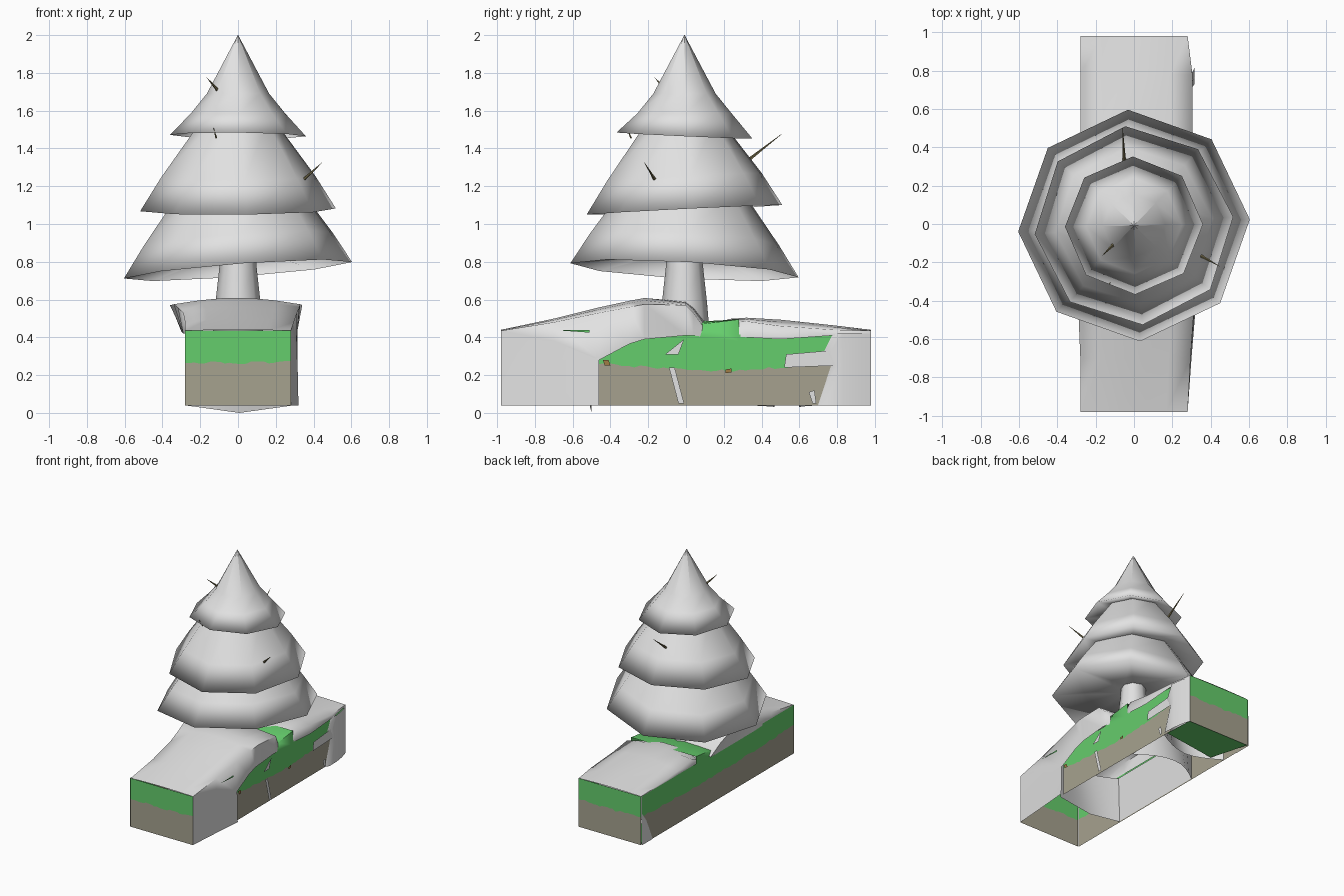
import bpy, math, random
from mathutils import Vector

if "Cube" in bpy.data.objects:
    bpy.data.objects.remove(bpy.data.objects["Cube"])

random.seed(4)


def material(name, rgb):
    m = bpy.data.materials.new(name)
    m.diffuse_color = (*rgb, 1)
    m.use_nodes = True
    m.node_tree.nodes["Principled BSDF"].inputs["Base Color"].default_value = m.diffuse_color
    return m


SNOW = material("snow grey", (0.76, 0.76, 0.76))
GRASS = material("grass green", (0.13, 0.61, 0.15))
SOIL = material("soil brown", (0.38, 0.36, 0.275))
TWIG = material("twig brown", (0.2, 0.17, 0.08))
CLAY = material("clay orange", (0.35, 0.2, 0.06))


def make(name, verts, faces, mats, indices=None, angle=None):
    me = bpy.data.meshes.new(name)
    me.from_pydata(verts, [], faces)
    for m in mats:
        me.materials.append(m)
    if indices:
        me.polygons.foreach_set("material_index", indices)
    me.update()
    ob = bpy.data.objects.new(name, me)
    bpy.context.collection.objects.link(ob)
    if angle:
        bpy.ops.object.select_all(action='DESELECT')
        ob.select_set(True)
        bpy.context.view_layer.objects.active = ob
        bpy.ops.object.shade_smooth_by_angle(angle=math.radians(angle))
    return ob


def loft(name, rows, mat, angle=50, closed=False):
    """Join equal rows of points into one surface."""
    n = len(rows[0])
    verts = [p for r in rows for p in r]
    faces = []
    for j in range(len(rows) - 1):
        for i in range(n if closed else n - 1):
            k = (i + 1) % n
            faces.append((j * n + i, j * n + k, (j + 1) * n + k, (j + 1) * n + i))
    return make(name, verts, faces, [mat], None, angle)


def wall(name, p0, p1, n, top=0.435, base=0.27, dip=0.0):
    """Upright wall: brown soil below, green with a ragged lower edge above."""
    verts, faces, idx = [], [], []
    for i in range(n + 1):
        t = i / n
        x = p0[0] + (p1[0] - p0[0]) * t
        y = p0[1] + (p1[1] - p0[1]) * t
        edge = base - dip * math.sin(math.pi * t) + random.uniform(-0.008, 0.008)
        verts += [(x, y, 0.04), (x, y, edge), (x, y, top)]
    for i in range(n):
        a, b = i * 3, i * 3 + 3
        faces += [(a, b, b + 1, a + 1), (a + 1, b + 1, b + 2, a + 2)]
        idx += [0, 1]
    make(name, verts, faces, [SOIL, GRASS], idx)


# Earth block walls, open underneath
wall("front_wall", (-0.28, -0.98), (0.28, -0.98), 24, base=0.27, dip=0.005)
wall("right_wall", (0.300, -0.46), (0.295, 0.78), 40, top=0.415, base=0.265, dip=0.04)
wall("back_wall", (0.28, 0.98), (-0.28, 0.98), 24, dip=0.01)
wall("left_wall", (-0.285, 0.98), (-0.285, -0.98), 50, dip=0.02)


def blanket(name, sections, mat):
    """Domed cover: y, left x, right x, edge z, middle z, left hem z, right hem z."""
    rows = []
    for y, xl, xr, ze, zm, hl, hr in sections:
        row = [(max(xl, -0.29), y, hl), (xl, y, ze)]
        for t in (0.2, 0.4, 0.6, 0.8):
            row.append((xl + (xr - xl) * t, y, ze + (zm - ze) * math.sin(math.pi * t)))
        row += [(xr, y, ze), (min(xr, 0.31), y, hr)]
        rows.append(row)
    loft(name, rows, mat, 85)


# Snow drift rising towards the tree
blanket("front_snow", [
    (-0.98, -0.28, 0.28, 0.435, 0.44, 0.42, 0.40),
    (-0.70, -0.28, 0.295, 0.48, 0.50, 0.42, 0.38),
    (-0.46, -0.29, 0.312, 0.53, 0.56, 0.42, 0.28),
    (-0.30, -0.32, 0.325, 0.56, 0.595, 0.42, 0.365),
    (-0.22, -0.34, 0.33, 0.575, 0.61, 0.42, 0.39),
    (0.00, -0.36, 0.34, 0.57, 0.59, 0.42, 0.41),
    (0.04, -0.34, 0.32, 0.53, 0.56, 0.42, 0.41),
    (0.11, -0.30, 0.29, 0.43, 0.47, 0.42, 0.40)], SNOW)
# Bare grass ridge behind the trunk
blanket("grass_ridge", [
    (0.02, -0.285, 0.30, 0.43, 0.46, 0.40, 0.40),
    (0.08, -0.285, 0.30, 0.47, 0.485, 0.40, 0.40),
    (0.28, -0.285, 0.30, 0.495, 0.495, 0.40, 0.38)], GRASS)
blanket("back_snow", [
    (0.22, -0.27, 0.28, 0.44, 0.50, 0.42, 0.41),
    (0.32, -0.28, 0.305, 0.485, 0.505, 0.43, 0.40),
    (0.50, -0.28, 0.305, 0.46, 0.495, 0.43, 0.39),
    (0.78, -0.28, 0.305, 0.44, 0.465, 0.43, 0.41),
    (0.98, -0.28, 0.28, 0.435, 0.44, 0.43, 0.42)], SNOW)


# Snow hanging over the right side at both ends
loft("front_side_snow", [
    [(0.28, -0.98, 0.04), (0.30, -0.70, 0.04), (0.32, -0.46, 0.04)],
    [(0.28, -0.98, 0.28), (0.295, -0.70, 0.28), (0.315, -0.46, 0.28)],
    [(0.28, -0.98, 0.41), (0.295, -0.70, 0.40), (0.31, -0.46, 0.29)]], SNOW)
loft("back_side_snow", [
    [(0.29, 0.69 + s, 0.04 + h), (0.315, 0.73 + s, 0.04 + h), (0.312, 0.83, 0.04 + h),
     (0.30, 0.91, 0.04 + h), (0.28, 0.98, 0.04 + h)]
    for s, h in ((0, 0), (0.07, 0.21), (0.03, 0.28), (0.08, 0.38))], SNOW)

# Bowed snow sheets hidden inside the hollow block
for k, (y, bow, dip) in enumerate([(-0.5, 0.0, 0.0), (0.33, 0.14, 0.03), (0.70, -0.10, 0.03)]):
    low, high = [], []
    for i in range(9):
        t = i / 8
        s = math.sin(math.pi * t)
        x = -0.28 + 0.575 * t
        tip = 1 - abs(2 * t - 1)
        low.append((x, y + bow * s, 0.04 + (dip - 0.04) * tip))
        high.append((x, y + (bow - 0.1) * s, 0.41))
    loft("inner_snow_%d" % k, [low, high], SNOW)
loft("inner_left_snow", [[(-0.28, y, 0.045), (-0.27, y, 0.41)]
                         for y in (-0.5, -0.2, 0.1, 0.33)], SNOW)
# Grass underside at the back end
make("back_floor", [(0.28, 0.975, 0.045), (0.29, 0.73, 0.045), (-0.19, 0.66, 0.045),
                    (-0.28, 0.975, 0.045)], [(0, 1, 2, 3)], [GRASS])


def plate(name, pts, mat, x=0.309):
    make(name, [(x, y, z) for y, z in pts], [tuple(range(len(pts)))], [mat])


# Flat patches on the sides
plate("snow_patch", [(0.52, 0.24), (0.78, 0.25), (0.76, 0.33), (0.53, 0.31)], SNOW)
plate("snow_streak", [(-0.04, 0.05), (-0.01, 0.05), (-0.06, 0.24), (-0.09, 0.24)], SNOW)
plate("snow_chip", [(-0.11, 0.31), (-0.04, 0.31), (-0.01, 0.39)], SNOW)
plate("snow_foot", [(0.67, 0.05), (0.69, 0.05), (0.68, 0.12), (0.65, 0.11)], SNOW)
plate("grass_chip", [(-0.68, 0.437), (-0.51, 0.425), (-0.51, 0.44)], GRASS, 0.318)
plate("clay_chip", [(-0.43, 0.25), (-0.40, 0.25), (-0.41, 0.28), (-0.44, 0.28)], CLAY, 0.31)
plate("clay_spot", [(0.21, 0.21), (0.24, 0.215), (0.24, 0.235), (0.21, 0.23)], CLAY)
plate("left_snow_patch", [(0.98, 0.04), (0.98, 0.30), (0.92, 0.22), (0.84, 0.04)], SNOW, -0.288)


def ring(r, z, tilt=(0, 0), turn=0.0, n=8):
    pts = []
    for i in range(n):
        a = math.radians(93 + turn) + 2 * math.pi * i / n
        x, y = r * math.cos(a), r * math.sin(a)
        pts.append((x, y - 0.008, z + tilt[0] * x + tilt[1] * y))
    return pts


# Trunk
loft("trunk", [ring(0.135, 0.40), ring(0.12, 0.58), ring(0.10, 0.76), ring(0.09, 0.88)],
     SNOW, 60, True)

# Three tilted eight-sided tiers, softly shaded round the rims
TIERS = {
    "lower_tier": ((0.075, -0.058), 0, [(0.09, 0.86), (0.605, 0.755), (0.50, 0.92), (0.33, 1.16)]),
    "middle_tier": ((0.01, 0.05), 2, [(0.30, 1.13), (0.52, 1.075), (0.41, 1.25), (0.20, 1.54)]),
    "upper_tier": ((-0.01, -0.045), -2, [(0.15, 1.53), (0.36, 1.468), (0.25, 1.585),
                                         (0.165, 1.69), (0.001, 2.0)]),
}
for name, (tilt, turn, profile) in TIERS.items():
    rows = [ring(r, z, tilt if r > 0.3 else (0, 0), turn) for r, z in profile]
    loft(name, rows, SNOW, 180, True)

# Twigs poking out of the foliage
TWIGS = [((-0.10, -0.10, 1.70), (-0.165, -0.165, 1.775)),
         ((0.33, -0.155, 1.22), (0.445, -0.22, 1.325)),
         ((-0.05, 0.32, 1.33), (-0.06, 0.505, 1.475)),
         ((-0.115, -0.29, 1.455), (-0.13, -0.315, 1.51))]
for k, (base, tip) in enumerate(TWIGS):
    b, t = Vector(base), Vector(tip)
    d = t - b
    r = 0.005 if d.length < 0.08 else 0.01
    bpy.ops.mesh.primitive_cone_add(vertices=5, radius1=r, radius2=0.001, depth=d.length,
                                    location=(b + t) / 2,
                                    rotation=d.to_track_quat('Z', 'Y').to_euler())
    bpy.context.object.name = "twig_%d" % k
    bpy.context.object.data.materials.append(TWIG)
